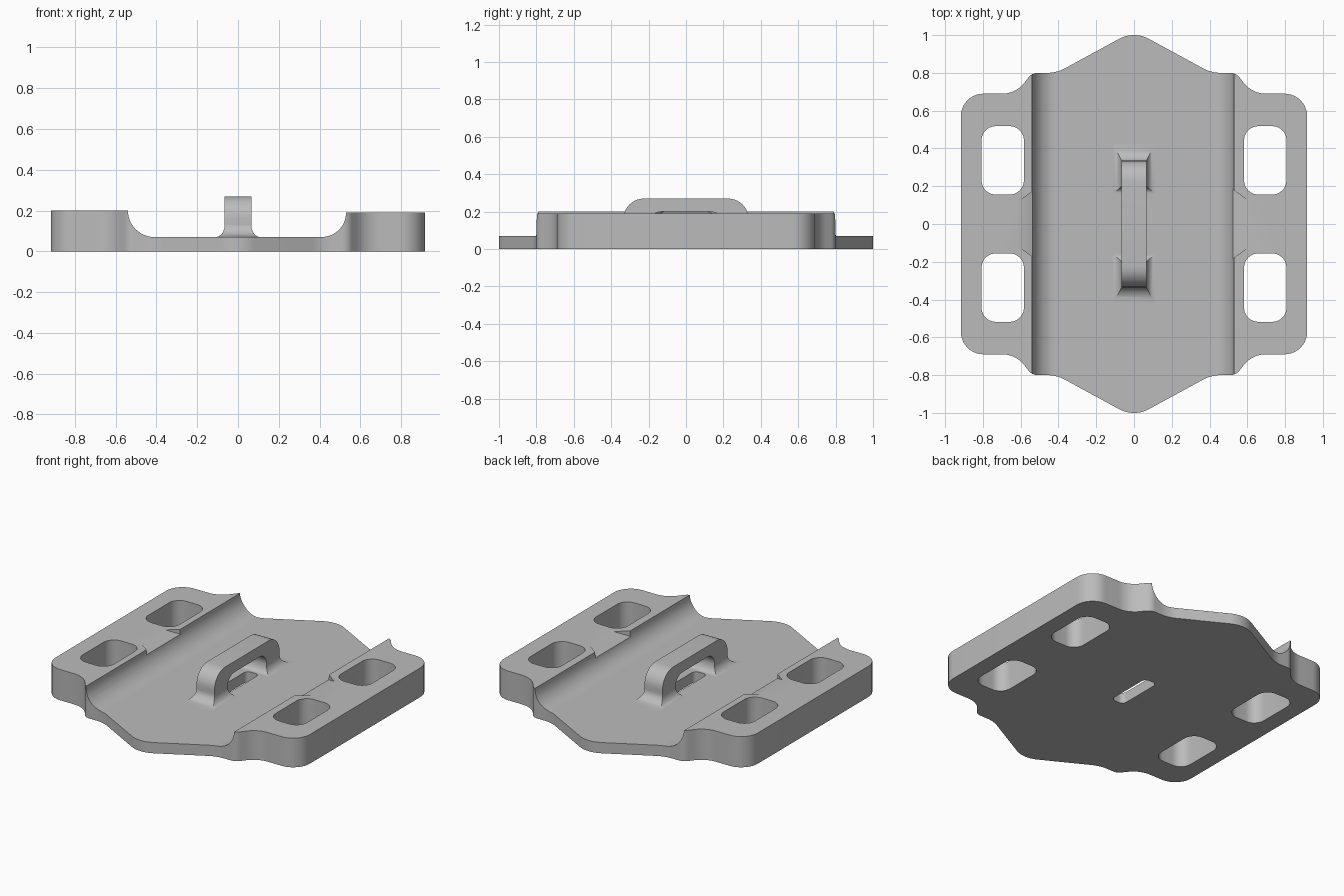
import bpy, bmesh, math
from mathutils import Vector

cube = bpy.data.objects.get("Cube")
if cube:
    bpy.data.objects.remove(cube, do_unlink=True)

grey = bpy.data.materials.new("plain grey")
grey.use_nodes = True
grey.diffuse_color = (0.5, 0.5, 0.5, 1)
grey.node_tree.nodes["Principled BSDF"].inputs["Base Color"].default_value = (0.5, 0.5, 0.5, 1)


def rounded(corners, steps=10):
    """Polygon from (a, b, radius) corners, each rounded by a tangent arc."""
    pts = []
    for i, (a, b, r) in enumerate(corners):
        p = Vector((a, b))
        if r == 0:
            pts.append(p)
            continue
        u = (Vector(corners[i - 1][:2]) - p).normalized()
        v = (Vector(corners[(i + 1) % len(corners)][:2]) - p).normalized()
        half = u.angle(v) / 2
        start = p + u * (r / math.tan(half))
        centre = p + (u + v).normalized() * (r / math.sin(half))
        sweep = math.pi - 2 * half
        arm = start - centre
        turn = 1 if u.x * v.y - u.y * v.x < 0 else -1
        for k in range(steps + 1):
            t = turn * sweep * k / steps
            c, s = math.cos(t), math.sin(t)
            pts.append(centre + Vector((arm.x * c - arm.y * s, arm.x * s + arm.y * c)))
    return pts


def finish(name, bm):
    bmesh.ops.recalc_face_normals(bm, faces=bm.faces[:])
    mesh = bpy.data.meshes.new(name)
    bm.to_mesh(mesh)
    bm.free()
    mesh.materials.append(grey)
    obj = bpy.data.objects.new(name, mesh)
    bpy.context.collection.objects.link(obj)
    return obj


def loft(name, rings):
    """Closed solid through rings of equal length."""
    bm = bmesh.new()
    loops = [[bm.verts.new(p) for p in ring] for ring in rings]
    bm.faces.new(loops[0])
    bm.faces.new(loops[-1])
    n = len(loops[0])
    for low, high in zip(loops, loops[1:]):
        for i in range(n):
            j = (i + 1) % n
            bm.faces.new((low[i], low[j], high[j], high[i]))
    return finish(name, bm)


def prism(name, pts, axis, lo, hi):
    place = {"x": lambda p, d: (d, p[0], p[1]),
             "y": lambda p, d: (p[0], d, p[1]),
             "z": lambda p, d: (p[0], p[1], d)}[axis]
    return loft(name, [[place(p, d) for p in pts] for d in (lo, hi)])


def cut(obj, tool, operation="DIFFERENCE"):
    mod = obj.modifiers.new("cut", "BOOLEAN")
    mod.operation, mod.object, mod.solver = operation, tool, "EXACT"
    bpy.context.view_layer.update()
    result = obj.evaluated_get(bpy.context.evaluated_depsgraph_get())
    mesh = bpy.data.meshes.new_from_object(result)
    obj.modifiers.clear()
    obj.data = mesh
    bpy.data.objects.remove(tool, do_unlink=True)


def smooth(obj):
    bpy.ops.object.select_all(action="DESELECT")
    obj.select_set(True)
    bpy.context.view_layer.objects.active = obj
    bpy.ops.object.shade_smooth_by_angle(angle=math.radians(30))


def slot(cx, cy, hx, hy, r):
    pts = rounded([(cx - hx, cy - hy, r), (cx + hx, cy - hy, r),
                   (cx + hx, cy + hy, r), (cx - hx, cy + hy, r)])
    return prism("slot_cutter", pts, "z", -0.1, 0.4)


FLOOR = 0.07
HEIGHT = {1: 0.19, -1: 0.2}

# Base plate: pointed outline with side wings
quarter = [(0.41, 0.8, 0.2), (0.54, 0.8, 0.06), (0.625, 0.69, 0.15), (0.917, 0.69, 0.12)]
right_half = quarter + [(x, -y, r) for x, y, r in reversed(quarter)]
outline = ([(0, 1.023, 0.165)] + right_half + [(0, -1.023, 0.165)]
           + [(-x, y, r) for x, y, r in reversed(right_half)])
base = prism("base_plate", rounded(outline), "z", 0, 0.3)

# Channel section: thin floor curving up to a thick bank on each side
section = [(-1, -0.1, 0), (1, -0.1, 0)]
for side in (1, -1):
    h = HEIGHT[side]
    r = h - FLOOR
    bank = [(side, h, 0)]
    for k in range(13):
        t = math.pi / 2 * k / 12
        bank.append((side * (0.41 + r * math.cos(t)), h - r * math.sin(t), 0))
    section += bank if side > 0 else bank[::-1]
cut(base, prism("section_tool", [p[:2] for p in section], "y", -1.2, 1.2), "INTERSECT")

# Shallow relief in the middle of each bank edge, and the wing slots
for side in (1, -1):
    h = HEIGHT[side]
    rings = []
    for x, y, z in ((0.5, 0.2, h - 0.045), (0.61, 0.12, h)):
        rings.append([(side * x, -y, z), (side * x, y, z),
                      (side * x, y, 0.3), (side * x, -y, 0.3)])
    cut(base, loft("relief_cutter", rings))
    for end in (1, -1):
        cut(base, slot(side * 0.695, end * 0.337, 0.112, 0.181, 0.075))

# Narrow slot beneath the bridge
cut(base, slot(0, 0, 0.045, 0.155, 0.03))
smooth(base)

# Bridge loop over the middle
arch = [(0.335, 0.05, 0), (0.335, 0.27, 0.11), (-0.335, 0.27, 0.11), (-0.335, 0.05, 0),
        (-0.2, 0.05, 0), (-0.2, 0.2, 0.07), (0.2, 0.2, 0.07), (0.2, 0.05, 0)]
smooth(prism("bridge_loop", rounded(arch), "x", -0.065, 0.065))

# Flared feet blending the bridge into the floor
for end, label in ((1, "back"), (-1, "front")):
    levels = [(1, FLOOR - 0.01)]
    for k in range(9):
        t = math.pi / 2 * k / 8
        levels.append((1 - math.sin(t), FLOOR + 0.06 * (1 - math.cos(t))))
    rings = []
    for f, z in levels:
        x, near, far = 0.065 + 0.045 * f, 0.2 - 0.04 * f, 0.335 + 0.085 * f
        rings.append([(-x, end * near, z), (x, end * near, z),
                      (x, end * far, z), (-x, end * far, z)])
    smooth(loft(label + "_bridge_foot", rings))
